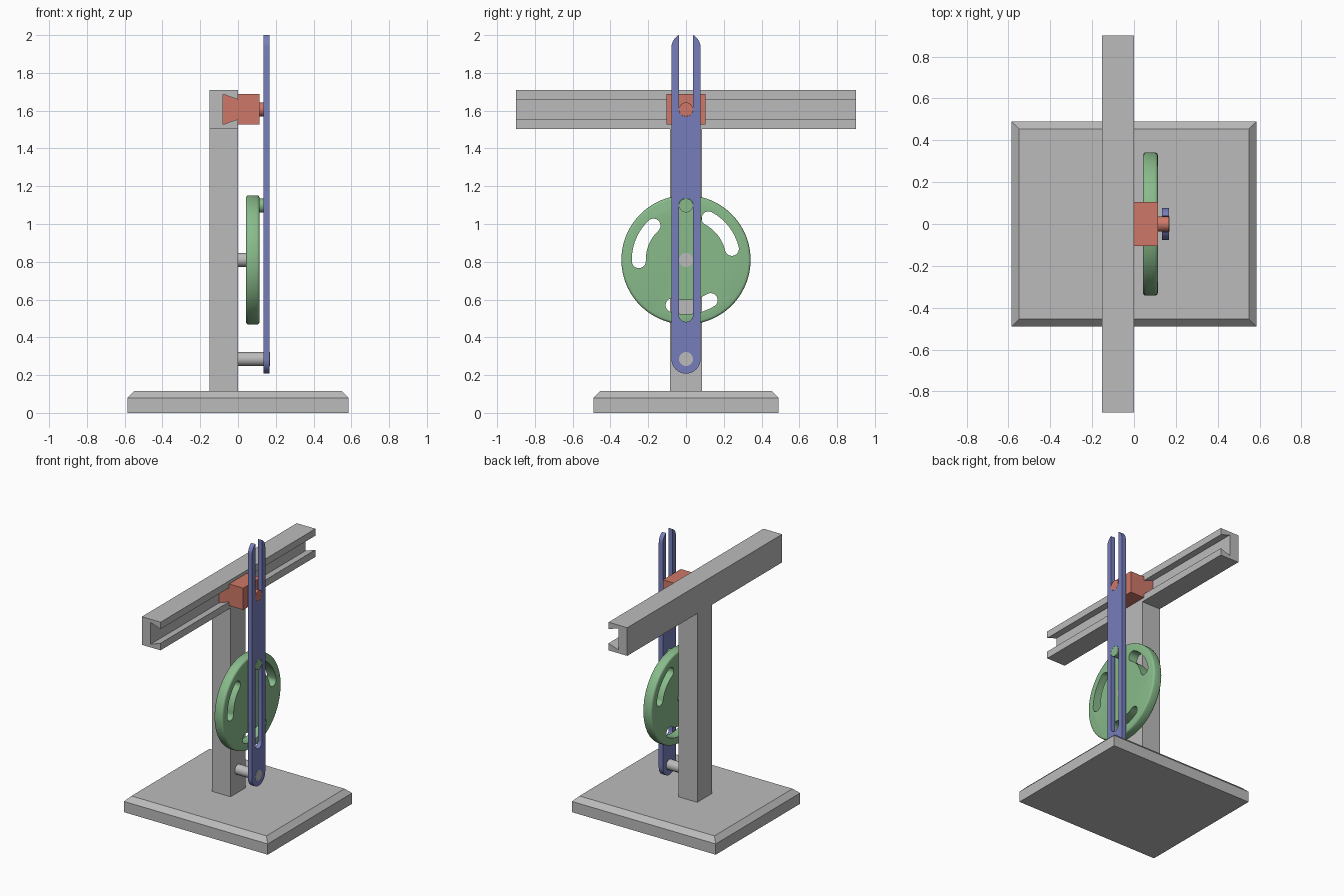
import bpy, bmesh
from math import sin, cos, pi, radians
from mathutils import Vector

cube = bpy.data.objects.get("Cube")
if cube:
    bpy.data.objects.remove(cube)


def material(name, rgb):
    m = bpy.data.materials.new(name)
    m.use_nodes = True
    m.diffuse_color = (*rgb, 1)
    m.node_tree.nodes["Principled BSDF"].inputs["Base Color"].default_value = (*rgb, 1)
    return m


GREY = material("grey", (0.5, 0.5, 0.5))
GREEN = material("green", (0.25, 0.5, 0.26))
BLUE = material("blue", (0.18, 0.21, 0.5))
RED = material("red", (0.62, 0.19, 0.14))


def prism(name, profile, axis, start, end, mat, rim=0, segments=3, caps=(0, 1)):
    """Extrude a flat profile along an axis; rim bevels the edges of the chosen caps."""
    bm = bmesh.new()
    rings = []
    for t in (start, end):
        ring = []
        for u, v in profile:
            p = [u, v]
            p.insert(axis, t)
            ring.append(bm.verts.new(p))
        rings.append(ring)
    ends = [bm.faces.new(r) for r in rings]
    n = len(profile)
    for i in range(n):
        j = (i + 1) % n
        bm.faces.new((rings[0][i], rings[0][j], rings[1][j], rings[1][i]))
    bmesh.ops.recalc_face_normals(bm, faces=bm.faces)
    if rim:
        edges = [e for c in caps for e in ends[c].edges]
        bmesh.ops.bevel(bm, geom=edges, offset=rim, segments=segments,
                        profile=0.5, affect='EDGES')
    mesh = bpy.data.meshes.new(name)
    bm.to_mesh(mesh)
    bm.free()
    mesh.materials.append(mat)
    obj = bpy.data.objects.new(name, mesh)
    bpy.context.collection.objects.link(obj)
    return obj


def activate(obj):
    bpy.ops.object.select_all(action='DESELECT')
    obj.select_set(True)
    bpy.context.view_layer.objects.active = obj


def smooth(obj):
    activate(obj)
    bpy.ops.object.shade_smooth_by_angle(angle=radians(35))


def cut(obj, cutters):
    activate(obj)
    for c in cutters:
        mod = obj.modifiers.new("cut", 'BOOLEAN')
        mod.operation = 'DIFFERENCE'
        mod.solver = 'EXACT'
        mod.object = c
        bpy.ops.object.modifier_apply(modifier=mod.name)
        bpy.data.objects.remove(c)


def rect(u0, u1, v0, v1):
    return [(u0, v0), (u1, v0), (u1, v1), (u0, v1)]


def arc(cu, cv, r, a0, a1, n=16):
    angles = [radians(a0 + (a1 - a0) * i / n) for i in range(n + 1)]
    return [(cu + r * cos(a), cv + r * sin(a)) for a in angles]


def circle(cv, r, n=32):
    return arc(0, cv, r, 0, 360, n)[:-1]


def capsule(low, high, r):
    return arc(0, low, r, 180, 360) + arc(0, high, r, 0, 180)


def curved_slot(cv, r, half, a0, a1):
    """Bent capsule following a circle of radius r about (0, cv)."""
    tips = [(r * cos(radians(a)), cv + r * sin(radians(a))) for a in (a0, a1)]
    return (arc(0, cv, r + half, a0, a1)
            + arc(*tips[1], half, a1, a1 + 180)[1:-1]
            + arc(0, cv, r - half, a1, a0)
            + arc(*tips[0], half, a0 + 180, a0 + 360)[1:-1])


PIN = 0.037
HUB_Z, PIVOT_Z, CRANK_Z, RAIL_Z = 0.81, 0.285, 1.098, 1.607
LEVER_BACK, LEVER_FRONT = 0.135, 0.168
PIN_END = LEVER_FRONT + 0.001

# Stand: chamfered base, post and rail with a dovetail groove
prism("base", rect(-0.585, 0.585, -0.49, 0.49), 2, 0, 0.115, GREY,
      rim=0.036, segments=1, caps=(1,))
prism("post", rect(-0.086, 0.086, 0.115, 1.505), 0, -0.152, 0, GREY)
NECK, TAIL, DEPTH = 0.052, 0.08, -0.08
groove = [(0, RAIL_Z - NECK), (DEPTH, RAIL_Z - TAIL),
          (DEPTH, RAIL_Z + TAIL), (0, RAIL_Z + NECK)]
prism("rail", [(0, 1.71), (-0.152, 1.71), (-0.152, 1.503), (0, 1.503)] + groove,
      1, -0.9, 0.9, GREY)

# Slider: block with a dovetail tongue
block = [(0.115, RAIL_Z + TAIL), (0, RAIL_Z + TAIL)]
mirrored = [(u, 2 * RAIL_Z - v) for u, v in reversed(block)]
prism("slider", block + groove[::-1] + mirrored, 1, -0.104, 0.104, RED)

# Crank disc with three curved slots
disc = prism("crank_disc", circle(HUB_Z, 0.342, 96), 0, 0.042, 0.114, GREEN, rim=0.014)
cut(disc, [prism("slot_cutter", curved_slot(HUB_Z, 0.25, PIN, a - 24, a + 24),
                 0, 0, 0.2, GREEN) for a in (37.5, 157.5, 277.5)])
smooth(disc)

# Slotted lever, closed slot for the crank and open slot for the slider
lever = prism("lever", capsule(PIVOT_Z, 1.934, 0.077), 0, LEVER_BACK, LEVER_FRONT, BLUE)
cut(lever, [prism("slot_cutter", capsule(low, high, PIN + 0.001), 0, 0.1, 0.2, BLUE)
            for low, high in ((0.52, CRANK_Z), (RAIL_Z, 2.2))])
smooth(lever)

# Shafts and pins
for name, z, start, end, mat in (
        ("hub_shaft", HUB_Z, -0.01, 0.115, GREY),
        ("pivot_pin", PIVOT_Z, -0.01, PIN_END, GREY),
        ("crank_pin", CRANK_Z, 0.11, LEVER_FRONT, GREEN),
        ("slider_pin", RAIL_Z, 0.11, LEVER_FRONT, RED)):
    smooth(prism(name, circle(z, PIN), 0, start, end, mat))
